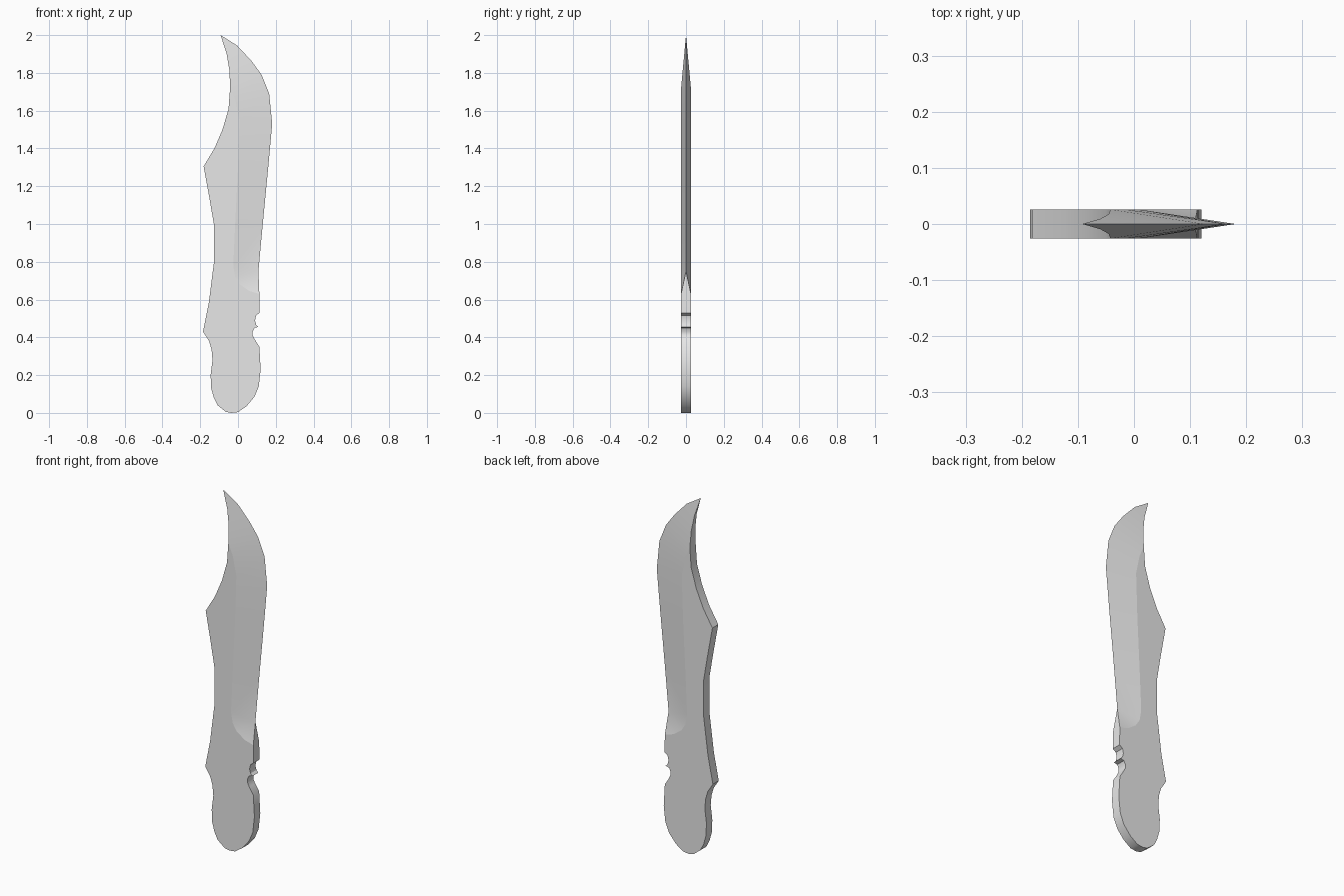
import bpy
import bmesh
import math

cube = bpy.data.objects.get("Cube")
if cube:
    bpy.data.objects.remove(cube, do_unlink=True)

HALF = 0.026  # half thickness of the steel

# Back of the knife, from the upper spine down to the guard (x, z)
spine = [(-.05, 1.61), (-.082, 1.5), (-.125, 1.4), (-.182, 1.305), (-.15, 1.13),
         (-.128, 1), (-.127, .8), (-.155, .58), (-.185, .43)]
# Handle, down the back, round the pommel and up to the finger notches
handle = [(-.153, .38), (-.14, .335), (-.135, .28), (-.145, .2), (-.142, .13),
          (-.128, .08), (-.108, .04), (-.065, .006), (-.035, 0), (0, .004),
          (.045, .035), (.087, .085), (.11, .14), (.12, .23), (.113, .35)]
notches = [(.088, .39), (.078, .41), (.077, .43), (.087, .45), (.108, .455),
           (.096, .467), (.09, .49), (.096, .516), (.115, .53)]
# Ridge where the flat side meets the ground bevel, ending on the spine
ridge = [(.113, .63), (.06, .645), (.01, .68), (-.015, .72), (-.025, .78),
         (-.015, 1), (0, 1.3), (.008, 1.55), (-.015, 1.66), (-.042, 1.72)]
# Thinning spine of the point, and the cutting edge
point_spine = [(-.045, 1.81), (-.06, 1.9)]
edge = [(.108, .75), (.131, 1), (.16, 1.3), (.181, 1.53), (.165, 1.69),
        (.125, 1.79), (.07, 1.865), (-.005, 1.945), (-.092, 2)]


def half_thickness(z):
    """Full thickness up to the point, then a straight taper to nothing."""
    return HALF * min(1, (2 - z) / .28)


def make_side(bm, points, side):
    return [bm.verts.new((x, side * half_thickness(z), z)) for x, z in points]


def add_face(bm, corners):
    unique = list(dict.fromkeys(corners))
    if len(unique) > 2:
        return bm.faces.new(unique)


bm = bmesh.new()
edge_verts = [bm.verts.new((x, 0, z)) for x, z in edge]
tip = edge_verts[-1]
rims = []
ridge_edges = []
for side in (-1, 1):
    body = make_side(bm, spine + handle + notches, side)
    crest = make_side(bm, ridge, side)
    top = make_side(bm, point_spine, side)

    # Flat side of the handle and blade
    add_face(bm, body + crest)

    # Ground bevel: a fan at its base, then strips up to the tip
    inner = crest + top + [tip]
    fan = len(inner) - len(edge_verts)
    outer = [edge_verts[0]] * fan + edge_verts
    for i in range(len(inner) - 1):
        add_face(bm, [inner[i], inner[i + 1], outer[i + 1], outer[i]])
    ridge_edges += [bm.edges.get(pair) for pair in zip(crest, crest[1:])]

    # Outline from the tip, down the back and round to the cutting edge
    rims.append([tip] + top[::-1] + [crest[-1]] + body + [crest[0], edge_verts[0]])

# Rim that joins the two sides
front, back = rims
for i in range(len(front) - 1):
    add_face(bm, [front[i], front[i + 1], back[i + 1], back[i]])

bmesh.ops.recalc_face_normals(bm, faces=bm.faces)
mesh = bpy.data.meshes.new("knife")
ridge_keys = {frozenset((e.verts[0].co.to_tuple(), e.verts[1].co.to_tuple()))
              for e in ridge_edges}
bm.to_mesh(mesh)
bm.free()

knife = bpy.data.objects.new("knife", mesh)
bpy.context.collection.objects.link(knife)

# Plain steel
steel = bpy.data.materials.new("light grey steel")
steel.use_nodes = True
grey = (.8, .8, .8, 1)
steel.diffuse_color = grey
steel.node_tree.nodes["Principled BSDF"].inputs["Base Color"].default_value = grey
mesh.materials.append(steel)

# Smooth curves, crisp outline and crisp ridge
bpy.ops.object.select_all(action="DESELECT")
knife.select_set(True)
bpy.context.view_layer.objects.active = knife
bpy.ops.object.shade_smooth_by_angle(angle=math.radians(30))
for e in mesh.edges:
    ends = frozenset(mesh.vertices[v].co.to_tuple() for v in e.vertices)
    if ends in ridge_keys:
        e.use_edge_sharp = True
